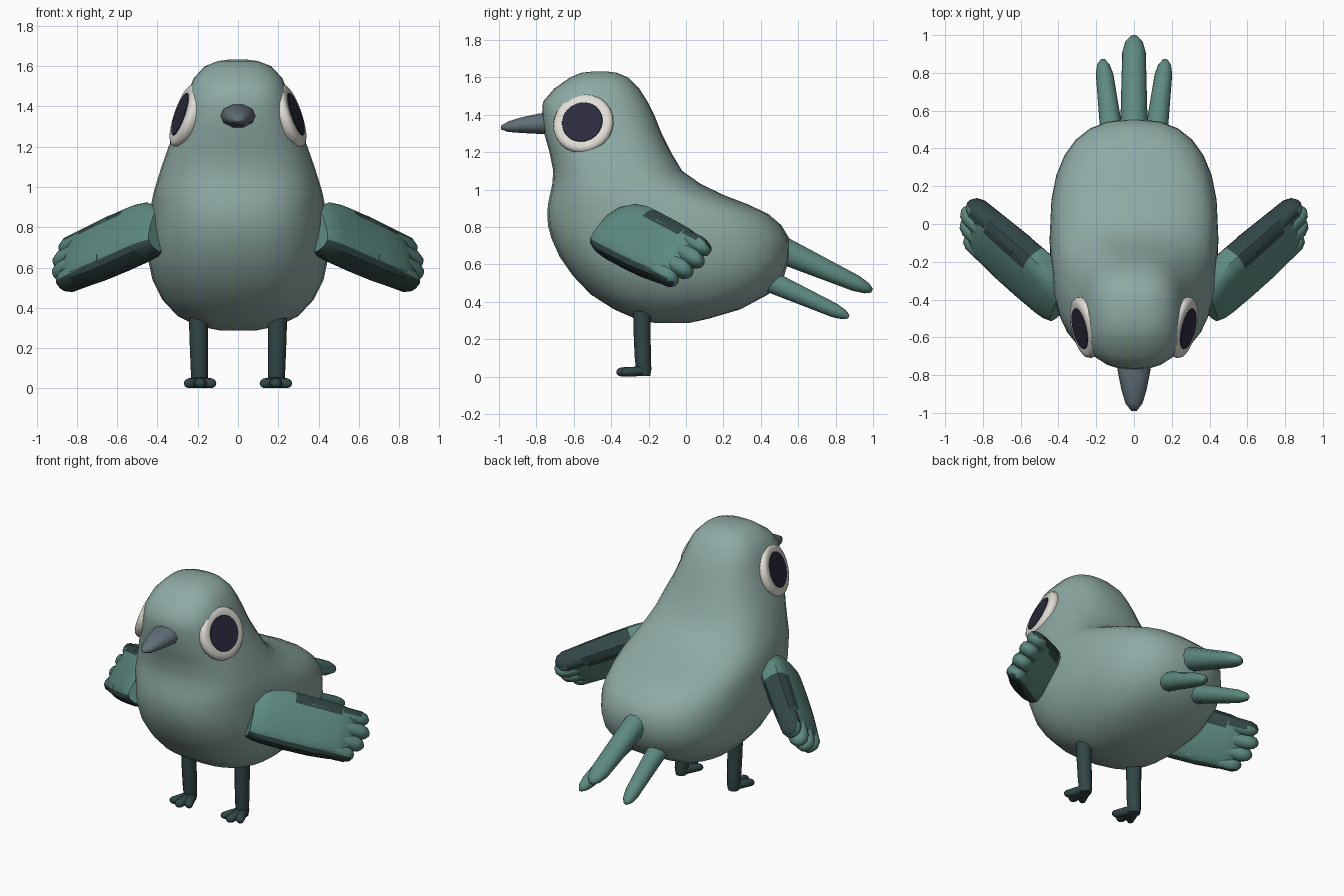
import bpy, bmesh
from math import cos, sin, pi
from mathutils import Vector as V

cube = bpy.data.objects.get("Cube")
if cube:
    bpy.data.objects.remove(cube, do_unlink=True)


def material(name, rgb):
    m = bpy.data.materials.new(name)
    m.use_nodes = True
    m.diffuse_color = (*rgb, 1)
    bsdf = m.node_tree.nodes["Principled BSDF"]
    bsdf.inputs["Base Color"].default_value = (*rgb, 1)
    bsdf.inputs["Roughness"].default_value = 0.8
    return m


SAGE = material("sage_plumage", (0.27, 0.40, 0.37))
TEAL = material("teal_feather", (0.11, 0.255, 0.22))
DARK = material("dark_teal", (0.03, 0.062, 0.06))
WHITE = material("eye_white", (0.75, 0.72, 0.67))
PUPIL = material("pupil", (0.026, 0.025, 0.048))
BEAK = material("slate_beak", (0.12, 0.16, 0.185))

X, Y, Z = V((1, 0, 0)), V((0, 1, 0)), V((0, 0, 1))


def power(a, p):
    return (1 if a > 0 else -1) * abs(a) ** (2 / p)


def loft(name, rings, u, v, mats, n=16, p=2.0, side=1, rule=None, angle=60):
    """Skin rings of (centre, radius along u, radius along v); side=-1 mirrors in x."""
    bm = bmesh.new()
    loops = []
    for c, ru, rv in rings:
        loop = []
        for i in range(n):
            a = 2 * pi * i / n
            q = V(c) + u * ru * power(cos(a), p) + v * rv * power(sin(a), p)
            loop.append(bm.verts.new((q.x * side, q.y, q.z)))
        loops.append(loop)
    for a, b in zip(loops, loops[1:]):
        for i in range(n):
            j = (i + 1) % n
            bm.faces.new((a[i], a[j], b[j], b[i]))
    bm.faces.new(loops[0])
    bm.faces.new(loops[-1])
    bmesh.ops.recalc_face_normals(bm, faces=bm.faces)
    bm.normal_update()
    if rule:
        for f in bm.faces:
            c, d = f.calc_center_median(), f.normal.copy()
            c.x *= side
            d.x *= side
            f.material_index = rule(c, d)
    me = bpy.data.meshes.new(name)
    bm.to_mesh(me)
    bm.free()
    for m in mats:
        me.materials.append(m)
    ob = bpy.data.objects.new(name, me)
    bpy.context.collection.objects.link(ob)
    bpy.ops.object.select_all(action='DESELECT')
    ob.select_set(True)
    bpy.context.view_layer.objects.active = ob
    bpy.ops.object.shade_smooth_by_angle(angle=angle * pi / 180)


def feather(name, start, end, r0, r1, u, v, mats, **kw):
    """Tapered tube with a rounded tip; r0 and r1 are (u, v) radii."""
    a, b = V(start), V(end)
    rings = []
    for t, k in ((0, 1), (0.5, 1), (0.85, 1), (0.95, 0.75), (1, 0.3)):
        rings.append((a.lerp(b, t), k * (r0[0] + (r1[0] - r0[0]) * t),
                      k * (r0[1] + (r1[1] - r0[1]) * t)))
    loft(name, rings, u, v, mats, **kw)


# Body and head: height, front y, back y, half width
body = [(.288, -.17, .02, .09), (.31, -.27, .12, .2), (.36, -.385, .29, .3),
        (.44, -.51, .44, .375), (.54, -.605, .525, .425), (.64, -.675, .555, .446),
        (.74, -.72, .552, .447), (.81, -.738, .51, .443), (.87, -.742, .44, .437),
        (.92, -.738, .335, .43), (.97, -.728, .205, .42), (1.03, -.715, .08, .402),
        (1.1, -.71, -.02, .38), (1.2, -.73, -.08, .345), (1.3, -.758, -.13, .303),
        (1.4, -.77, -.17, .27), (1.47, -.765, -.205, .25), (1.54, -.705, -.25, .22),
        (1.6, -.62, -.31, .165), (1.625, -.56, -.37, .1), (1.633, -.49, -.43, .04)]
loft("body", [((0, (f + b) / 2, z), w, (b - f) / 2) for z, f, b, w in body],
     X, Y, [SAGE], n=28, p=2.55, angle=80)

# Beak
loft("beak", [((0, -.7, 1.353), .09, .062), ((0, -.78, 1.353), .086, .058),
              ((0, -.88, 1.345), .066, .044), ((0, -.95, 1.337), .045, .03),
              ((0, -.99, 1.332), .014, .01)], X, Z, [BEAK], n=10)

# Middle tail feather
feather("tail_feather_middle", (0, .42, .72), (0, .995, .46), (.075, .085),
        (.06, .04), X, V((0, .4, .9)), [TEAL], n=10)

# Wing frame: along the span, across the chord, and out of the broad face
span = V((.717, .624, -.312)).normalized()
chord = V((-.2, .6, .74))
chord = (chord - span * chord.dot(span)).normalized()
out = chord.cross(span).normalized()
if out.x < 0:
    out.negate()
root = V((.41, -.38, .80))


def at(s, c):
    return root + span * s + chord * c


def wing_colour(c, d):
    """Dark lower edge along the whole wing, dark upper edge on its outer half."""
    q, s = (c - root).dot(chord), (c - root).dot(span)
    slope = d.dot(chord)
    lower = q < -.09 and slope < -.5
    upper = q > .08 and slope > .24 and s > .2
    return 1 if lower or upper else 0


for side, word in ((1, "left"), (-1, "right")):
    # Side tail feather
    feather("tail_feather_" + word, (.103, .36, .55), (.165, .87, .32), (.066, .068),
            (.043, .036), X, V((0, .4, .9)), [TEAL], n=10, side=side)

    # Wing slab with a rounded shoulder, and finger feathers at its end
    slab = [(-.04, -.045, .11, .065), (0, -.025, .145, .08), (.06, -.008, .168, .087),
            (.14, 0, .178, .088), (.2, 0, .18, .088), (.36, 0, .178, .086),
            (.5, .004, .17, .08), (.57, .01, .15, .06), (.6, .012, .125, .04)]
    loft("wing_" + word, [(at(s, c), h, t) for s, c, h, t in slab], chord, out,
         [TEAL, DARK], p=3.2, side=side, rule=wing_colour, angle=35)
    for k, (c, s) in enumerate(((-.115, .63), (-.04, .68), (.04, .7), (.118, .68))):
        feather("wing_feather_%d_%s" % (k + 1, word), at(.3, c), at(s, c),
                (.05, .08), (.046, .06), chord, out, [TEAL, DARK], n=12, p=2.4,
                side=side, rule=wing_colour, angle=50)

    # Eye: rounded white disc with a flat pupil plate
    face = V((1, -.23, .34)).normalized()
    eu = face.cross(Z).normalized()
    ev = face.cross(eu)
    eye = V((.267, -.55, 1.355))
    loft("eye_white_" + word, [(eye + face * h, r, r) for r, h in (
        (.14, -.07), (.16, -.025), (.165, -.005), (.157, .013), (.14, .021),
        (.118, .021))], eu, ev, [WHITE], n=24, side=side)
    loft("pupil_" + word, [(eye + face * h, r, r) for r, h in (
        (.112, .019), (.109, .025))], eu, ev, [PUPIL], n=24, side=side)

    # Leg and three-toed foot
    loft("leg_" + word, [((x, y, z), r, r) for x, y, z, r in (
        (.192, -.225, .004, .034), (.191, -.226, .04, .041), (.192, -.231, .1, .043),
        (.195, -.235, .25, .046), (.197, -.235, .4, .048))],
        X, Y, [DARK], n=12, side=side)
    for k, (x, y) in enumerate(((.128, -.345), (.187, -.372), (.248, -.345))):
        feather("toe_%d_%s" % (k + 1, word), (.19, -.21, .03), (x, y, .025),
                (.036, .028), (.029, .025), X, Z, [DARK], n=10, side=side)
